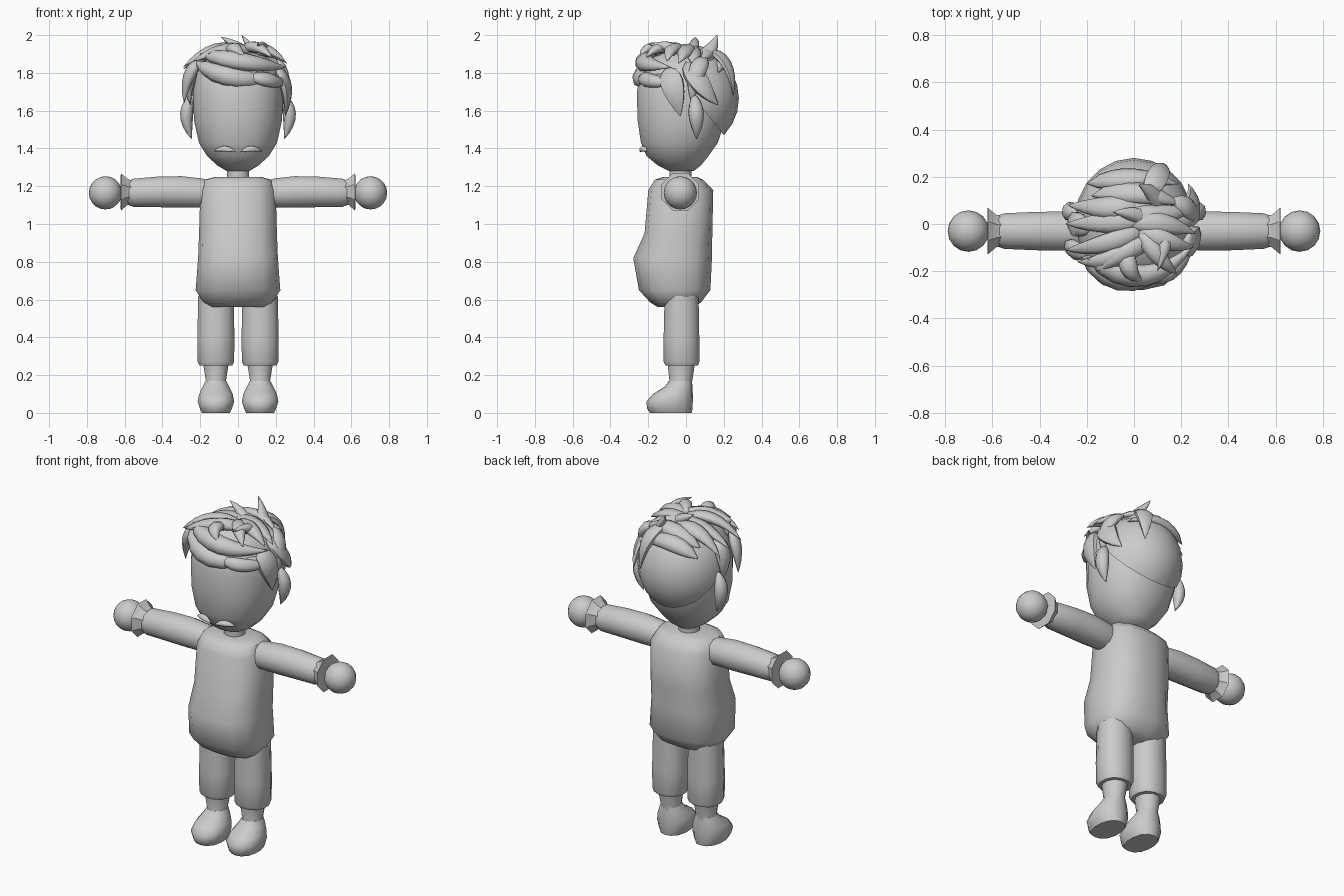
import bpy, bmesh, math
from mathutils import Vector

if "Cube" in bpy.data.objects:
    bpy.data.objects.remove(bpy.data.objects["Cube"])

grey = bpy.data.materials.new("light_grey")
grey.use_nodes = True
grey.diffuse_color = (0.6, 0.6, 0.6, 1)
grey.node_tree.nodes["Principled BSDF"].inputs["Base Color"].default_value = (0.6, 0.6, 0.6, 1)


def finish(name, bm, angle=50):
    bmesh.ops.recalc_face_normals(bm, faces=bm.faces)
    mesh = bpy.data.meshes.new(name)
    bm.to_mesh(mesh)
    bm.free()
    mesh.materials.append(grey)
    ob = bpy.data.objects.new(name, mesh)
    bpy.context.collection.objects.link(ob)
    bpy.ops.object.select_all(action='DESELECT')
    ob.select_set(True)
    bpy.context.view_layer.objects.active = ob
    bpy.ops.object.shade_smooth_by_angle(angle=math.radians(angle))
    return ob


def loft(name, rings, n=12, power=2.0, angle=50):
    """Skin rings of (centre, half-axis u, half-axis v) and cap the ends."""
    bm = bmesh.new()
    loops = []
    for c, u, v in rings:
        loop = []
        for i in range(n):
            a = 2 * math.pi * (i + 0.5) / n
            co, si = math.cos(a), math.sin(a)
            k = (abs(co) ** power + abs(si) ** power) ** (-1 / power)
            loop.append(bm.verts.new(Vector(c) + Vector(u) * co * k + Vector(v) * si * k))
        loops.append(loop)
    for a, b in zip(loops, loops[1:]):
        for i in range(n):
            j = (i + 1) % n
            bm.faces.new((a[i], a[j], b[j], b[i]))
    bm.faces.new(loops[0])
    bm.faces.new(loops[-1])
    return finish(name, bm, angle)


def stack(name, levels, x=0, **kw):
    """Upright loft from (z, half width, front y, back y)."""
    return loft(name, [((x, (f + b) / 2, z), (w, 0, 0), (0, (b - f) / 2, 0))
                       for z, w, f, b in levels], **kw)


def ball(name, centre, size, seg=16, rings=10):
    bm = bmesh.new()
    bmesh.ops.create_uvsphere(bm, u_segments=seg, v_segments=rings, radius=1)
    bmesh.ops.scale(bm, vec=size, verts=bm.verts)
    bmesh.ops.translate(bm, vec=centre, verts=bm.verts)
    return bm


SKULL = Vector((0, 0, 1.64))


def lock(name, p0, p1, p2, width, thick=0.03, blunt=False):
    """Leaf-shaped hair lock along a bent path, lying flat on the head."""
    p0, p1, p2 = Vector(p0), Vector(p1), Vector(p2)
    rings = []
    for i in range(9):
        t = i / 8
        c = p0 * (1 - t) ** 2 + p1 * 2 * t * (1 - t) + p2 * t * t
        tangent = ((p1 - p0) * (1 - t) + (p2 - p1) * t).normalized()
        out = c - SKULL
        out = (out - tangent * out.dot(tangent)).normalized()
        r = max(0.03, math.sin(math.pi * (t if blunt else t ** 0.75)) ** 0.8)
        rings.append((c, tangent.cross(out) * width * r, out * thick * r))
    return loft(name, rings, n=8, angle=60)


# Torso with a round belly, neck and head
stack("torso", [(0.56, .15, -.15, .04), (0.585, .185, -.19, .08), (0.65, .225, -.25, .13),
                (0.82, .212, -.28, .138), (0.95, .207, -.22, .14), (1.18, .2, -.2, .145),
                (1.235, .175, -.165, .09), (1.25, .12, -.12, .06)], n=16, power=2.8)
stack("neck", [(1.22, .06, -.09, .03), (1.34, .06, -.09, .03)])
stack("head", [(1.28, .06, -.09, .04), (1.31, .11, -.15, .08), (1.36, .165, -.21, .12),
               (1.43, .208, -.24, .17), (1.55, .235, -.258, .21), (1.7, .24, -.262, .235),
               (1.8, .218, -.24, .22), (1.88, .16, -.18, .16), (1.92, .07, -.09, .08)],
      n=20, power=2.25)

for side, s in (("left", 1), ("right", -1)):
    # Arm, flared cuff and round hand
    loft(side + "_arm", [((s * x, -.03, z), (0, r, 0), (0, 0, r)) for x, r, z in
                         ((.14, .07, 1.16), (.2, .08, 1.165), (.3, .086, 1.17),
                          (.42, .084, 1.17), (.55, .078, 1.165), (.6, .06, 1.165))])
    loft(side + "_cuff", [((s * x, -.03, 1.17), (0, r, 0), (0, 0, r)) for x, r in
                          ((.56, .065), (.585, .075), (.62, .107), (.622, .08))], n=8, angle=30)
    finish(side + "_hand", ball("hand", (s * .702, -.03, 1.165), (.088, .088, .088)))
    # Trouser leg, ankle and shoe
    stack(side + "_trouser", [(.25, .088, -.11, .065), (.27, .098, -.12, .072), (.4, .1, -.12, .072),
                              (.62, .095, -.115, .068)], x=s * .117, power=2.4)
    stack(side + "_ankle", [(.12, .07, -.1, .03), (.17, .055, -.09, .035), (.26, .07, -.1, .05)],
          x=s * .117)
    stack(side + "_shoe", [(0, .075, -.19, .03), (.02, .085, -.205, .034), (.06, .098, -.21, .036),
                           (.1, .09, -.175, .036), (.14, .07, -.11, .034), (.17, .055, -.09, .032)],
          x=s * .117, n=14, power=2.3)
    # Ear and one half of the moustache
    lock(side + "_ear", (s * .232, .04, 1.69), (s * .305, .06, 1.6), (s * .245, .055, 1.45),
         .042, .035, True)
    lock(side + "_moustache", (s * .012, -.238, 1.38), (s * .07, -.238, 1.415),
         (s * .128, -.205, 1.385), .012, .018, True)

# Smooth hair shell over the back of the head
bm = ball("shell", (0, .02, 1.665), (.25, .26, .27), 20, 12)
cut = bmesh.ops.bisect_plane(bm, geom=bm.verts[:] + bm.edges[:] + bm.faces[:],
                             plane_co=(0, .05, 1.66), plane_no=(0, .24, .19), clear_inner=True)
bmesh.ops.holes_fill(bm, edges=[e for e in bm.edges if e.is_boundary])
finish("hair_back", bm)

# Swept fringe
lock("fringe_main", (-.23, -.12, 1.86), (-.02, -.37, 1.72), (.25, -.08, 1.79), .055, .05)
lock("fringe_upper", (-.2, -.14, 1.9), (.06, -.33, 1.85), (.255, -.08, 1.83), .055, .045)
lock("fringe_lower", (.05, -.23, 1.78), (.2, -.25, 1.76), (.26, -.02, 1.74), .04, .03)

# Crown locks radiating to each side
CROWN = [
    ((.05, -.02, 1.91), (-.12, -.1, 1.98), (-.29, -.11, 1.83), .045),
    ((.03, -.06, 1.91), (-.08, -.18, 1.95), (-.24, -.16, 1.86), .045),
    ((.02, -.02, 1.92), (.1, -.15, 1.97), (.18, -.21, 1.88), .04),
    ((0, -.02, 1.91), (.14, -.08, 1.97), (.25, -.1, 1.86), .045),
    ((-.04, .0, 1.91), (.12, .02, 1.96), (.26, -.04, 1.85), .05),
    ((-.1, .03, 1.9), (.1, .02, 1.97), (.26, .07, 1.8), .05),
    ((.08, .03, 1.9), (-.1, .0, 1.96), (-.29, .0, 1.82), .05),
    ((.04, .08, 1.9), (-.12, .06, 1.96), (-.28, .08, 1.8), .05),
    ((-.18, .12, 1.84), (.04, .16, 1.97), (.2, .08, 1.86), .05),
    ((-.2, .17, 1.8), (.0, .22, 1.93), (.19, .17, 1.8), .05),
    ((-.02, -.08, 1.9), (-.05, -.22, 1.97), (.04, -.24, 1.88), .04),
    ((.1, -.05, 1.9), (-.04, -.12, 1.96), (-.16, -.2, 1.9), .04),
]
for i, (a, b, c, w) in enumerate(CROWN):
    lock(f"crown_lock_{i + 1}", a, b, c, w)

# Upright tufts
lock("tuft_tall", (.14, .03, 1.84), (.1, .13, 1.88), (.02, .165, 2.0), .045)
lock("tuft_middle", (.08, .0, 1.88), (.02, .05, 1.93), (-.09, .05, 1.99), .035)
lock("tuft_front", (.1, -.08, 1.89), (.16, -.04, 1.95), (.1, -.2, 1.95), .03)

# Locks hanging at the temples and behind the ears
lock("left_temple_lock", (.2, -.1, 1.83), (.285, -.07, 1.74), (.25, -.03, 1.57), .065, .03)
lock("left_back_lock", (.18, .0, 1.86), (.29, .06, 1.75), (.23, .17, 1.63), .06, .03)
lock("left_side_lock", (.16, .11, 1.88), (.28, .04, 1.83), (.24, .03, 1.64), .05, .03)
lock("right_temple_lock", (-.2, -.13, 1.87), (-.28, -.1, 1.8), (-.285, -.09, 1.64), .045, .03)
lock("right_side_lock", (-.18, -.02, 1.87), (-.29, .01, 1.78), (-.25, .01, 1.63), .055, .03)
lock("nape_lock", (.05, .1, 1.92), (.12, .25, 1.9), (.13, .25, 1.68), .05, .025)
